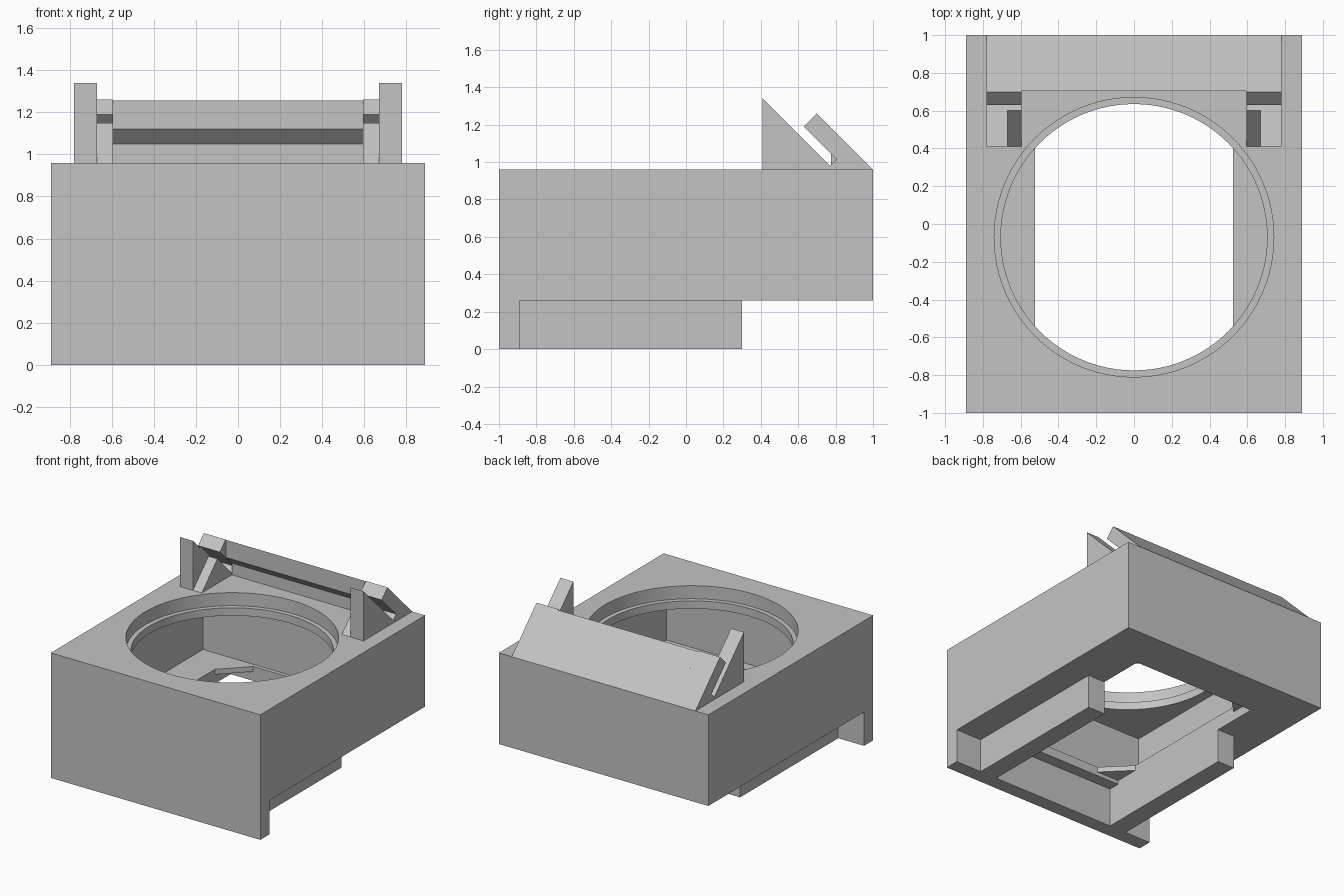
import bpy, bmesh
from mathutils import Vector, Matrix

cube = bpy.data.objects.get("Cube")
if cube:
    bpy.data.objects.remove(cube, do_unlink=True)

grey = bpy.data.materials.new("plain grey")
grey.use_nodes = True
colour = (0.55, 0.55, 0.55, 1)
grey.diffuse_color = colour
grey.node_tree.nodes["Principled BSDF"].inputs["Base Color"].default_value = colour


def finish(name, bm):
    bmesh.ops.recalc_face_normals(bm, faces=bm.faces)
    mesh = bpy.data.meshes.new(name)
    bm.to_mesh(mesh)
    bm.free()
    mesh.materials.append(grey)
    obj = bpy.data.objects.new(name, mesh)
    bpy.context.collection.objects.link(obj)
    return obj


def prism(name, points, start, end):
    """Extrude a closed outline between two 3D-mapped positions."""
    bm = bmesh.new()
    face = bm.faces.new([bm.verts.new(p) for p in points])
    moved = bmesh.ops.extrude_face_region(bm, geom=[face])["geom"]
    shift = Vector(end) - Vector(start)
    bmesh.ops.translate(bm, vec=shift, verts=[v for v in moved if isinstance(v, bmesh.types.BMVert)])
    return finish(name, bm)


def side_prism(name, profile, x0, x1):
    return prism(name, [(x0, y, z) for y, z in profile], (x0, 0, 0), (x1, 0, 0))


def box(name, x0, x1, y0, y1, z0, z1):
    return side_prism(name, [(y0, z0), (y1, z0), (y1, z1), (y0, z1)], x0, x1)


def cylinder(name, radius, y, z0, z1):
    bm = bmesh.new()
    bmesh.ops.create_cone(bm, cap_ends=True, segments=96, radius1=radius, radius2=radius,
                          depth=z1 - z0, matrix=Matrix.Translation((0, y, (z0 + z1) / 2)))
    return finish(name, bm)


def cut(target, cutter):
    cutter.hide_render = True
    bpy.ops.object.select_all(action='DESELECT')
    bpy.context.view_layer.objects.active = target
    target.select_set(True)
    mod = target.modifiers.new("cut", 'BOOLEAN')
    mod.operation = 'DIFFERENCE'
    mod.solver = 'EXACT'
    mod.object = cutter
    bpy.ops.object.modifier_apply(modifier=mod.name)
    bpy.data.objects.remove(cutter, do_unlink=True)


# Housing with a deep front wall
TOP, BASE, INNER = 0.96, 0.26, 0.525
housing = side_prism("housing", [(-1, 0), (-0.89, 0), (-0.89, BASE), (1, BASE), (1, TOP), (-1, TOP)],
                     -0.89, 0.89)

# Inner chamber, stepped round mouth, floor opening and front recess
cut(housing, box("chamber_cutter", -0.78, 0.78, -0.88, 0.69, 0.37, 0.80))
cut(housing, cylinder("mouth_cutter", 0.74, -0.07, 0.86, 1.1))
cut(housing, cylinder("bore_cutter", 0.705, -0.07, 0.7, 0.92))
cut(housing, box("floor_cutter", -INNER, INNER, -0.80, 0.66, 0.1, 0.5))
cut(housing, box("recess_cutter", -INNER, INNER, -0.89, -0.78, 0.1, 0.30))
bpy.ops.object.shade_smooth_by_angle(angle=0.5)

# Corner webs in the floor opening
for sx, side in ((1, "left"), (-1, "right")):
    for y, sy, end in ((-0.80, 1, "front"), (0.66, -1, "back")):
        x, leg = sx * INNER, 0.19
        outline = [(x, y, 0.33), (x - sx * leg, y, 0.33), (x, y + sy * leg, 0.33)]
        prism(f"{end}_{side}_corner_web", outline, (0, 0, 0.33), (0, 0, 0.37))

# Slotted brackets: shared slot and sloping back, different front outlines
slot_and_back = [(0.77, 0.98), (0.805, 1.015), (0.63, 1.19), (0.70, 1.26), (1, TOP)]
upright = [(0.41, TOP), (0.41, 1.34)] + slot_and_back
wedge = [(0.41, TOP), (0.60, 1.15)] + slot_and_back
for s, side in ((1, "left"), (-1, "right")):
    box(f"{side}_rail", s * INNER, s * 0.67, -0.89, 0.30, 0, BASE)
    side_prism(f"{side}_bracket_upright", upright, s * 0.67, s * 0.78)
    side_prism(f"{side}_bracket_wedge", wedge, s * 0.595, s * 0.67)

# Sloping plate between the brackets
side_prism("back_plate", [(0.705, 1.255), (0.705, 1.12), (0.775, 1.05), (0.775, TOP), (1, TOP)],
           -0.595, 0.595)
